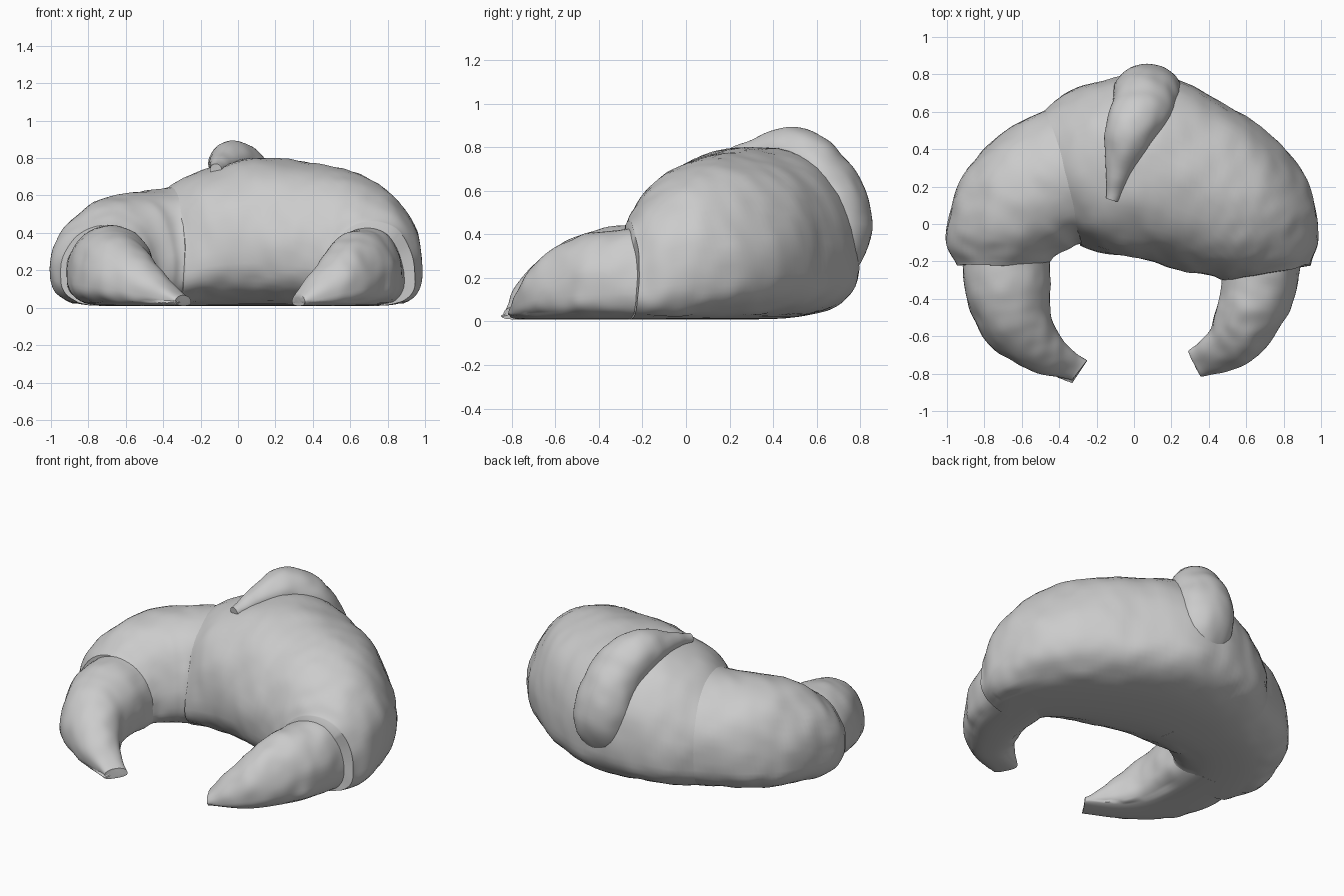
import bpy, bmesh, math
from mathutils import Vector, noise

cube = bpy.data.objects.get("Cube")
if cube:
    bpy.data.objects.remove(cube, do_unlink=True)

mat = bpy.data.materials.new("pastry_grey")
mat.use_nodes = True
COLOR = (0.6, 0.6, 0.6, 1)
mat.diffuse_color = COLOR
mat.node_tree.nodes["Principled BSDF"].inputs["Base Color"].default_value = COLOR

SIDES, STEPS, BASE = 56, 14, 0.01


def spline(points):
    """Smooth path through tuples of any length."""
    padded = [points[0], *points, points[-1]]
    path = []
    for before, start, end, after in zip(padded, padded[1:], padded[2:], padded[3:]):
        for step in range(STEPS):
            t = step / STEPS
            path.append([q + t / 2 * (r - p + t * (2 * p - 5 * q + 4 * r - w + t * (3 * q - p - 3 * r + w)))
                         for p, q, r, w in zip(before, start, end, after)])
    path.append(list(points[-1]))
    return path


def dough_ring(station):
    """Domed section with a flattened base, spanning inner to outer edge."""
    inner_x, inner_y, outer_x, outer_y, height = station
    inner, outer = Vector((inner_x, inner_y, 0)), Vector((outer_x, outer_y, 0))
    middle, half = (inner + outer) / 2, (outer - inner) / 2
    waist = BASE + (height - BASE) * 0.38
    ring = []
    for k in range(SIDES):
        angle = math.tau * k / SIDES
        across, up = math.cos(angle), math.sin(angle)
        point = middle + half * math.copysign(abs(across) ** (0.95 if up >= 0 else 0.8), across)
        if up >= 0:
            point.z = waist + (height - waist) * up ** 0.95
        else:
            point.z = waist - (waist - BASE) * abs(up) ** 0.65
        ring.append(point)
    return ring


def shrunk(ring, factor):
    centre = sum(ring, Vector()) / len(ring)
    return [centre + (point - centre) * factor for point in ring]


def loft(name, rings):
    """Skin the rings, close both ends and roughen the surface."""
    rings = [shrunk(rings[0], 0.5), *rings, shrunk(rings[-1], 0.5)]
    bm = bmesh.new()
    loops = [[bm.verts.new(point) for point in ring] for ring in rings]
    for a, b in zip(loops, loops[1:]):
        for k in range(len(a)):
            bm.faces.new((a[k - 1], a[k], b[k], b[k - 1]))
    bm.faces.new(loops[0])
    bm.faces.new(loops[-1])
    bmesh.ops.recalc_face_normals(bm, faces=bm.faces)
    bm.normal_update()
    for vert in bm.verts:
        if vert.co.z > 0.03:
            bump = noise.noise(vert.co * 4) * 0.016 + noise.noise(vert.co * 11) * 0.007
            vert.co += vert.normal * bump
    mesh = bpy.data.meshes.new(name)
    bm.to_mesh(mesh)
    bm.free()
    mesh.materials.append(mat)
    obj = bpy.data.objects.new(name, mesh)
    bpy.context.collection.objects.link(obj)
    bpy.ops.object.select_all(action='DESELECT')
    obj.select_set(True)
    bpy.context.view_layer.objects.active = obj
    bpy.ops.object.shade_smooth_by_angle(angle=math.radians(50))


def dough_layer(name, *stations):
    """Each station: inner x, inner y, outer x, outer y, height."""
    loft(name, [dough_ring(station) for station in spline(stations)])


# Curled horns, with their roots tucked under the wraps
dough_layer("right_horn",
            (-.25, -.73, -.33, -.85, .07), (-.38, -.62, -.55, -.78, .23),
            (-.44, -.5, -.77, -.64, .36), (-.45, -.34, -.9, -.4, .42),
            (-.44, -.1, -.92, -.05, .45))
dough_layer("left_horn",
            (.29, -.68, .36, -.81, .07), (.4, -.59, .6, -.75, .27),
            (.43, -.48, .77, -.57, .37), (.46, -.34, .86, -.4, .41),
            (.47, -.12, .92, -.05, .43))

# Shoulder wrap, running under the middle wrap
dough_layer("right_shoulder",
            (-.46, -.22, -.95, -.22, .44), (-.42, -.17, -1, -.02, .54),
            (-.35, -.13, -.88, .32, .6), (-.28, -.1, -.58, .56, .63),
            (-.1, -.12, -.15, .7, .68))

# Large middle wrap, reaching round to the left shoulder
dough_layer("middle_wrap",
            (-.28, -.11, -.52, .57, .61), (-.16, -.15, -.24, .75, .74),
            (.06, -.19, .16, .79, .8), (.28, -.25, .6, .58, .76),
            (.41, -.28, .89, .28, .69), (.47, -.3, .99, -.04, .56),
            (.48, -.3, .95, -.22, .46))

# Raised fold over the crown and down the back: x, y, z, radius
path = spline([(-.12, .13, .74, .03), (-.04, .46, .78, .11), (.04, .62, .65, .15),
               (.07, .69, .4, .165), (.06, .55, .15, .1)])
fold_rings = []
for i, (x, y, z, radius) in enumerate(path):
    behind, ahead = path[max(i - 1, 0)], path[min(i + 1, len(path) - 1)]
    along = (Vector(ahead[:3]) - Vector(behind[:3])).normalized()
    out = along.cross(Vector((1, 0.25, 0))).normalized()
    side = out.cross(along) * 1.1
    angles = [math.tau * k / SIDES for k in range(SIDES)]
    fold_rings.append([Vector((x, y, z)) + (out * math.cos(a) + side * math.sin(a)) * radius
                       for a in angles])
loft("crown_fold", fold_rings)
